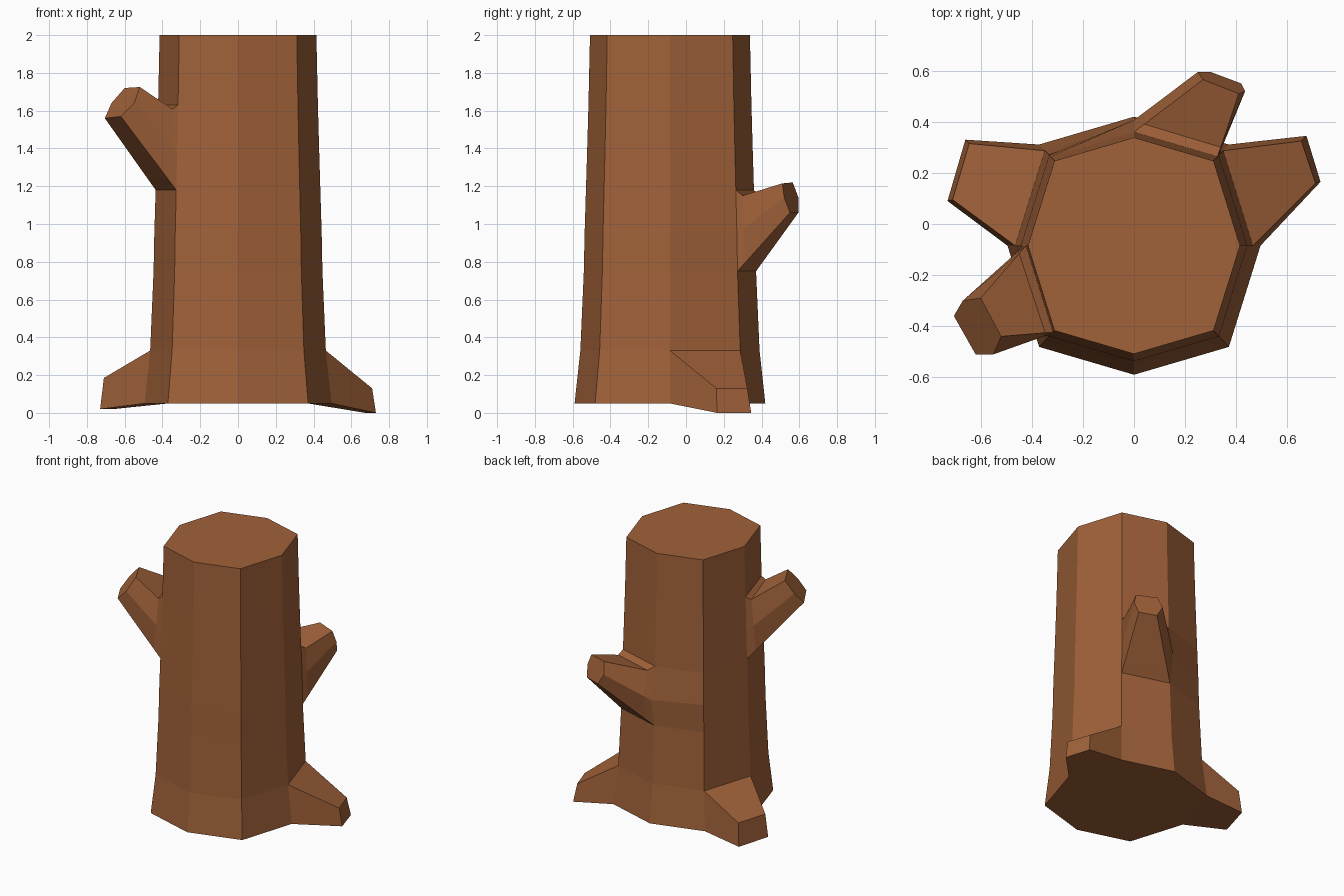
import bpy, bmesh
from mathutils import Vector

if "Cube" in bpy.data.objects:
    bpy.data.objects.remove(bpy.data.objects["Cube"])

bark = bpy.data.materials.new("brown_bark")
bark.diffuse_color = (0.35, 0.12, 0.041, 1)
bark.use_nodes = True
bark.node_tree.nodes["Principled BSDF"].inputs["Base Color"].default_value = bark.diffuse_color

bm = bmesh.new()

# Trunk: stacked eight-sided rings, flaring toward the ground
SIDES = [(1, 0), (0.75, 0.8), (0, 1.02), (-0.75, 0.8),
         (-1, 0), (-0.75, -0.8), (0, -1.02), (0.75, -0.8)]
LEVELS = [(0.05, 0.495), (0.33, 0.465), (0.75, 0.447), (0.95, 0.443),
          (1.18, 0.436), (1.38, 0.43), (1.63, 0.423), (2.0, 0.415)]
rings = [[bm.verts.new((x * r, y * r - 0.085, z)) for x, y in SIDES]
         for z, r in LEVELS]
rings[3][2].co.y += 0.04        # bulge beside the back branch


def bridge(lower, upper):
    n = len(lower)
    for i in range(n):
        j = (i + 1) % n
        bm.faces.new((lower[i], lower[j], upper[j], upper[i]))


def limb(col, low, high, tip, collar=False):
    """Grow a root or branch out of one trunk column between two levels."""
    a, b = col, (col + 1) % 8
    loop = [rings[low][a]] + [rings[k][b] for k in range(low, high + 1)]
    loop += [rings[k][a] for k in range(high, low, -1)]
    if collar:                   # small notch where the branch top meets the trunk
        mid = []
        for i, (v, t) in enumerate(zip(loop, tip)):
            p = v.co.lerp(Vector(t), 0.15)
            if i in (3, 4):
                p.z -= 0.035
            mid.append(bm.verts.new(p))
        bridge(loop, mid)
        loop = mid
    end = [bm.verts.new(t) for t in tip]
    bridge(loop, end)
    bm.faces.new(end)


# Column and level range of each limb, with its cut end
limbs = [
    # right root
    (0, 0, 1, [(0.73, 0.165, 0), (0.675, 0.345, 0),
               (0.655, 0.325, 0.13), (0.71, 0.16, 0.13)], False),
    # left root
    (3, 0, 1, [(-0.66, 0.33, 0.02), (-0.73, 0.09, 0.02),
               (-0.71, 0.095, 0.185), (-0.645, 0.315, 0.185)], False),
    # back branch
    (1, 2, 4, [(0.42, 0.55, 1.06), (0.30, 0.595, 1.06), (0.25, 0.595, 1.14),
               (0.27, 0.565, 1.22), (0.41, 0.51, 1.215), (0.435, 0.52, 1.14)], True),
    # left branch
    (4, 4, 6, [(-0.705, -0.36, 1.56), (-0.62, -0.51, 1.57), (-0.55, -0.51, 1.64),
               (-0.52, -0.44, 1.725), (-0.60, -0.29, 1.72), (-0.67, -0.30, 1.64)], True),
]
openings = set()
for col, low, high, tip, collar in limbs:
    limb(col, low, high, tip, collar)
    openings.update((col, k) for k in range(low, high))

# Trunk walls, leaving the limb openings free
for k in range(len(LEVELS) - 1):
    for c in range(8):
        if (c, k) not in openings:
            d = (c + 1) % 8
            bm.faces.new((rings[k][c], rings[k][d], rings[k + 1][d], rings[k + 1][c]))

# Cut top and underside
bm.faces.new(rings[-1])
bm.faces.new(rings[0][::-1])

# Drop the unused vertices inside the openings, if any
bmesh.ops.delete(bm, geom=[v for v in bm.verts if not v.link_faces], context='VERTS')
bmesh.ops.recalc_face_normals(bm, faces=bm.faces[:])

mesh = bpy.data.meshes.new("tree_trunk")
bm.to_mesh(mesh)
bm.free()
mesh.materials.append(bark)
trunk = bpy.data.objects.new("tree_trunk", mesh)
bpy.context.collection.objects.link(trunk)
